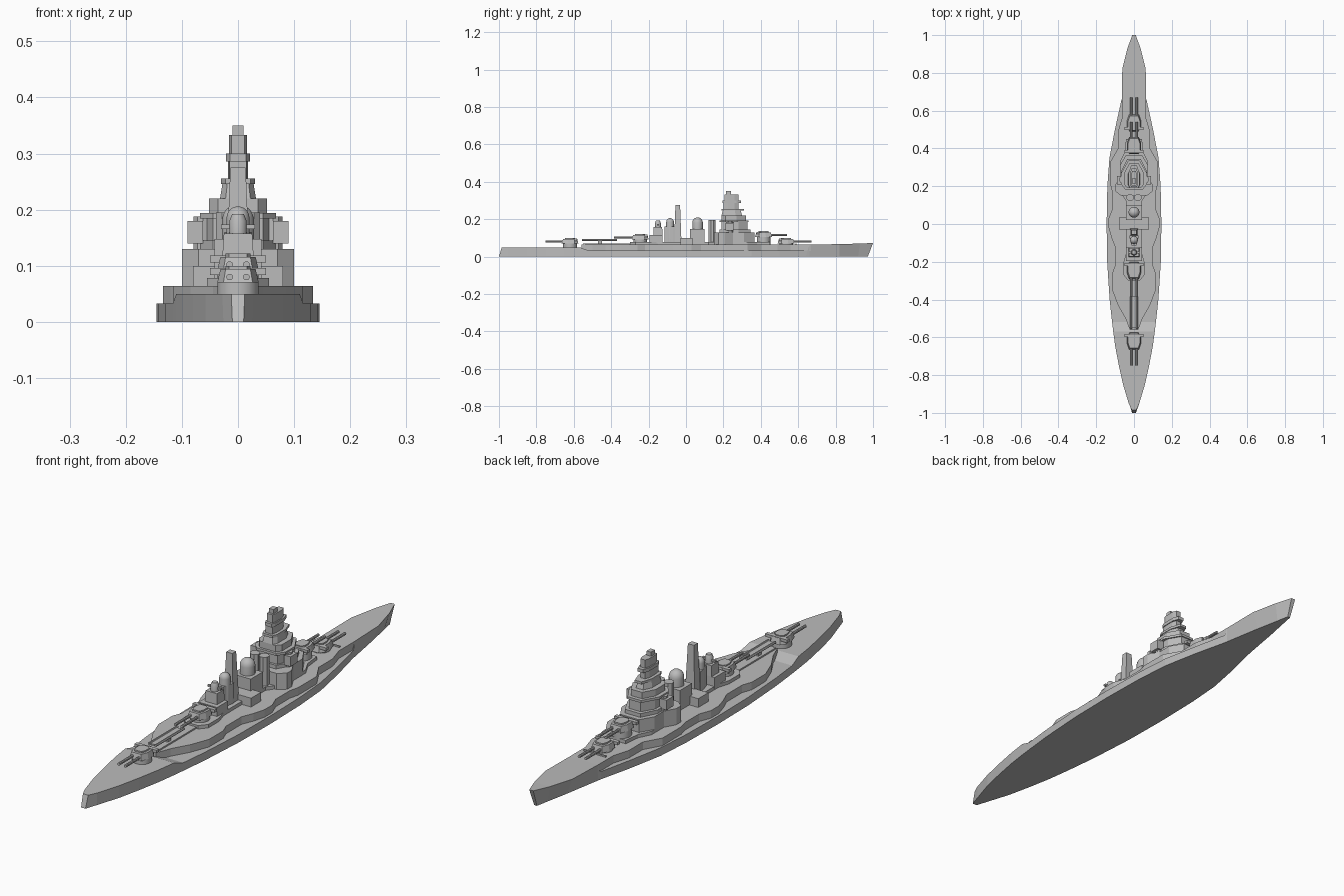
import bpy, bmesh, math
from mathutils import Vector

cube = bpy.data.objects.get("Cube")
if cube:
    bpy.data.objects.remove(cube, do_unlink=True)

GREY = (0.5, 0.5, 0.5, 1.0)
mat = bpy.data.materials.new("naval grey")
mat.use_nodes = True
mat.diffuse_color = GREY
mat.node_tree.nodes["Principled BSDF"].inputs["Base Color"].default_value = GREY


def loft(name, rings, smooth=False):
    """Skin a stack of equal-length rings and cap both ends."""
    bm = bmesh.new()
    rows = [[bm.verts.new(p) for p in ring] for ring in rings]
    n = len(rows[0])
    for a, b in zip(rows, rows[1:]):
        for i in range(n):
            j = (i + 1) % n
            bm.faces.new((a[i], a[j], b[j], b[i]))
    bm.faces.new(rows[0][::-1])
    bm.faces.new(rows[-1])
    bmesh.ops.recalc_face_normals(bm, faces=bm.faces)
    mesh = bpy.data.meshes.new(name)
    bm.to_mesh(mesh)
    bm.free()
    mesh.materials.append(mat)
    ob = bpy.data.objects.new(name, mesh)
    bpy.context.collection.objects.link(ob)
    if smooth:
        bpy.ops.object.select_all(action='DESELECT')
        ob.select_set(True)
        bpy.context.view_layer.objects.active = ob
        bpy.ops.object.shade_smooth_by_angle(angle=math.radians(35))
    return ob


def prism(name, half, z0, z1, taper=1.0):
    """Extrude a half outline (x, y), mirrored across x = 0."""
    full = half + [(-x, y) for x, y in reversed(half)]
    cy = sum(y for _, y in full) / len(full)
    low = [(x, y, z0) for x, y in full]
    top = [(x * taper, cy + (y - cy) * taper, z1) for x, y in full]
    return loft(name, [low, top])


def box(name, w, y0, y1, z0, z1, taper=1.0):
    return prism(name, [(w, y0), (w, y1)], z0, z1, taper)


def lathe(name, x, y, profile, n=16):
    """Revolve (radius, z) pairs around a vertical axis."""
    ang = [math.tau * (i + 0.5) / n for i in range(n)]
    return loft(name, [[(x + r * math.cos(a), y + r * math.sin(a), z) for a in ang]
                       for r, z in profile], True)


def rod(name, x, z, y0, y1, r, n=10):
    ang = [math.tau * i / n for i in range(n)]
    return loft(name, [[(x + r * math.cos(a), y, z + r * math.sin(a)) for a in ang]
                       for y in (y0, y1)], True)


def domed(name, x, y, r, z0, z1):
    """Cylinder with a rounded cap."""
    cap = [(r * math.cos(t), z1 - r + r * math.sin(t)) for t in (0, 0.35, 0.7, 1.05, 1.4)]
    return lathe(name, x, y, [(r, z0)] + cap)


# Hull: y and half width at the bottom, then y, half width and height at the top
DECK = 0.064
LEDGE = 0.033
stations = [
    (-1.0, .010, -.985, .012, .05), (-.95, .026, -.95, .028, .05),
    (-.85, .058, -.85, .058, .05), (-.75, .080, -.75, .080, .05),
    (-.65, .099, -.65, .099, .05), (-.57, .110, -.57, .110, .05),
    (-.52, .116, -.52, .116, LEDGE), (-.4, .129, -.4, .129, LEDGE),
    (-.2, .142, -.2, .142, LEDGE), (0, .145, 0, .145, LEDGE),
    (.2, .141, .2, .141, LEDGE), (.35, .130, .35, .130, LEDGE),
    (.5, .101, .5, .101, LEDGE), (.64, .068, .65, .068, LEDGE),
    (.66, .064, .66, .064, DECK), (.82, .036, .82, .062, .067),
    (.92, .016, .93, .035, .07), (.972, .006, 1.0, .009, .073)]
loft("hull", [[(-wb, yb, 0), (wb, yb, 0), (wt, yt, zt), (-wt, yt, zt)]
              for yb, wb, yt, wt, zt in stations])

# Stepped upper deck
prism("upper_deck", [
    (.022, -.56), (.045, -.50), (.085, -.43), (.115, -.35), (.115, -.26), (.100, -.22),
    (.100, -.12), (.120, -.07), (.134, -.02), (.134, .03), (.115, .08), (.115, .17),
    (.125, .21), (.125, .33), (.085, .40), (.085, .49), (.064, .56), (.064, .665)],
    .03, DECK)

# Long low deckhouse amidships
prism("deckhouse", [
    (.03, -.30), (.055, -.27), (.055, -.20), (.040, -.15), (.040, -.05), (.040, .12),
    (.075, .17), (.075, .33), (.05, .38), (.042, .45)], DECK, .078)
box("amidships_house", .08, -.03, .035, DECK, .1)
box("bow_breakwater", .05, .585, .59, DECK, .070)


def turret(name, yc, z0, zb, d, tip):
    """Twin-gun turret facing d (+1 bow, -1 stern)."""
    lathe(name + "_barbette", 0, yc, [(.037, z0), (.037, zb)])
    outline = [(.022, -.045), (.037, -.025), (.037, .012), (.026, .045)]
    prism(name + "_gunhouse", [(x, yc + d * y) for x, y in outline], zb, zb + .024, .85)
    prism(name + "_roof", [(x * .6, yc + d * y * .6) for x, y in outline],
          zb + .024, zb + .03)
    yr = yc - d * .03
    box(name + "_rangefinder", .05, yr - .008, yr + .008, zb + .014, zb + .026)
    for s in (-1, 1):
        rod(name + "_barrel", s * .015, zb + .010, yc + d * .035, tip, .006)


turret("fore_turret", .535, DECK - .01, .070, 1, .67)
turret("upper_fore_turret", .415, DECK, .106, 1, .54)
turret("upper_aft_turret", -.245, DECK, .092, -1, -.385)
turret("aft_turret", -.62, .04, .070, -1, -.75)

# Aircraft catapult on a low base
box("catapult_base", .022, -.55, -.30, DECK - .015, .070)
box("catapult_post", .012, -.47, -.45, .070, .086)
for s in (-1, 1):
    rod("catapult_rail", s * .015, .089, -.555, -.37, .005, 6)
box("catapult_bed", .015, -.55, -.38, .084, .090)

# Aft control tower
box("aft_house", .042, -.195, -.125, .07, .115)
box("aft_tower", .028, -.175, -.125, .115, .158, .9)
lathe("aft_director", 0, -.15, [(.016, .155), (.016, .18), (.011, .192)], 12)
box("aft_director_arms", .030, -.155, -.145, .166, .174)

# Aft funnel with rounded head, and the tall tapered mast
prism("aft_funnel_trunk", [(.012, -.115), (.024, -.07), (.024, -.06)], .07, .16)
domed("aft_funnel", 0, -.085, .021, .07, .206)
prism("mast", [(.022, -.064), (.022, -.024)], .07, .275, .62)

# Searchlight platform with dome
box("dome_house", .042, .022, .10, .07, .148)
domed("searchlight_dome", 0, .062, .029, .148, .21)

# Twin uptakes
for s in (-1, 1):
    lathe("uptake", s * .021, .14, [(.02, .07), (.02, .195)], 8)

# Bridge base with flared rear corners
prism("bridge_base", [(.07, .15), (.10, .175), (.10, .205), (.075, .25), (.075, .31),
                      (.042, .365)], DECK, .13)
prism("bridge_lower", [(.045, .18), (.068, .22), (.068, .28), (.035, .345)], .13, .145)
prism("bridge_middle", [(.045, .19), (.056, .22), (.056, .28), (.026, .33)], .145, .19)
prism("bridge_gallery", [(.045, .18), (.068, .21), (.068, .27), (.03, .335)], .184, .194)
prism("bridge_upper", [(.036, .19), (.052, .21), (.052, .27), (.025, .32)], .194, .22)
prism("bridge_tower", [(.022, .19), (.032, .21), (.032, .265), (.016, .30)], .22, .25, .85)

# Side gun mounts
for s in (-1, 1):
    lathe("side_sponson", s * .062, .235, [(.018, .13), (.018, .188)], 10)
    side = [(s * x, y) for x, y in ((.062, .21), (.09, .21), (.09, .255), (.062, .255))]
    loft("side_gun_mount", [[(x, y, z) for x, y in side] for z in (.14, .18)])

# Fire control top
prism("lookout_platform", [(.022, .19), (.03, .21), (.03, .265), (.015, .31)], .246, .256)
prism("top_tower", [(.015, .20), (.018, .225), (.018, .26), (.010, .28)], .256, .29)
prism("top_platform", [(.014, .195), (.021, .21), (.021, .27), (.012, .295)], .286, .30)
prism("top_director", [(.012, .205), (.016, .22), (.016, .26), (.010, .28)], .30, .333)
box("top_rangefinder", .010, .215, .24, .333, .35)
